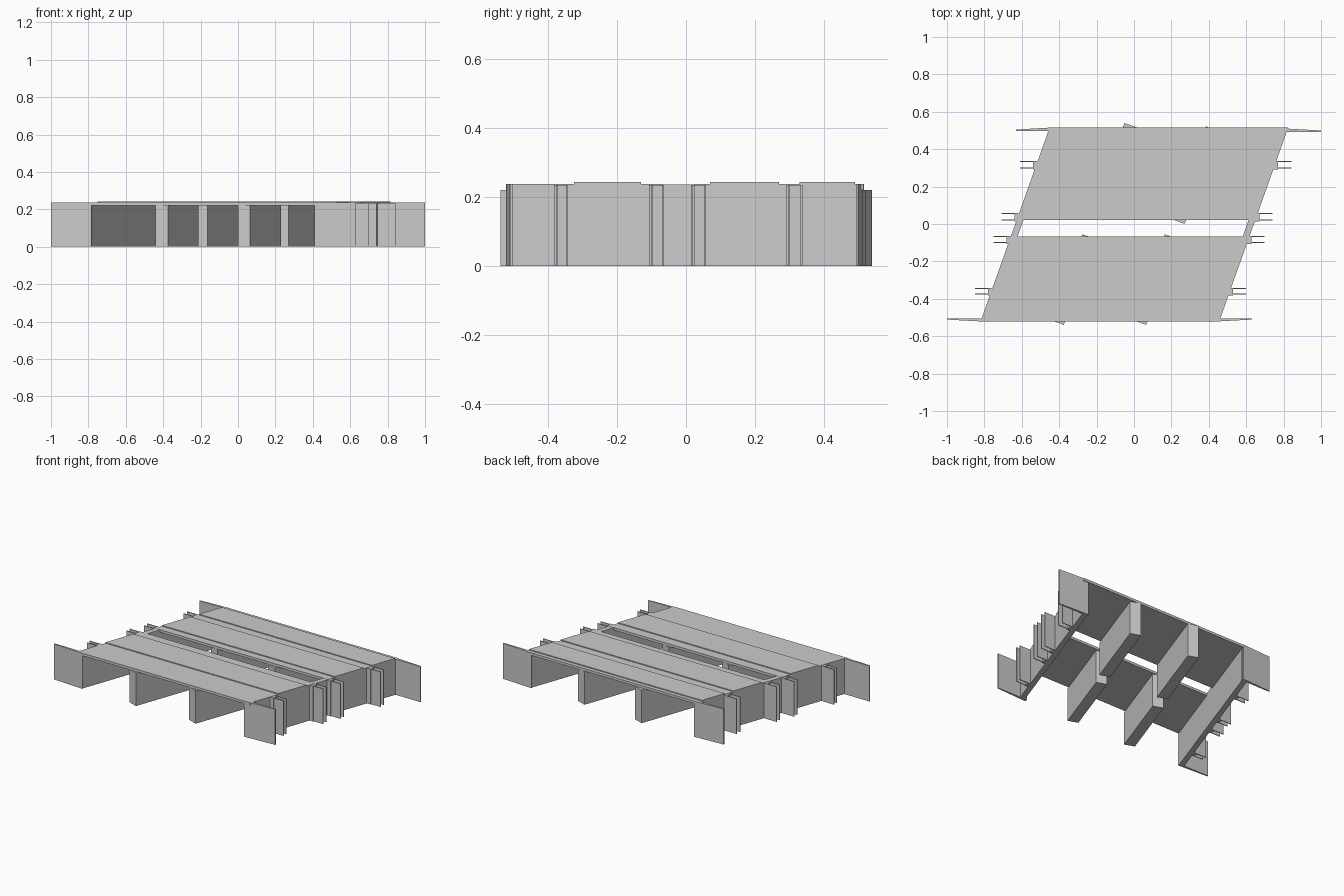
import bpy, bmesh

if "Cube" in bpy.data.objects:
    bpy.data.objects.remove(bpy.data.objects["Cube"])

SKEW = 0.356           # x shift per unit of y along the skewed crossing
TOP, SOFFIT, ROAD = 0.237, 0.22, 0.243


def prism(name, outline, z0, z1):
    """Extrude a plan outline from z0 to z1."""
    bm = bmesh.new()
    face = bm.faces.new([bm.verts.new((x, y, z0)) for x, y in outline])
    ext = bmesh.ops.extrude_face_region(bm, geom=[face])
    bmesh.ops.translate(bm, vec=(0, 0, z1 - z0),
                        verts=[g for g in ext["geom"] if isinstance(g, bmesh.types.BMVert)])
    bmesh.ops.recalc_face_normals(bm, faces=bm.faces)
    mesh = bpy.data.meshes.new(name)
    bm.to_mesh(mesh)
    bm.free()
    obj = bpy.data.objects.new(name, mesh)
    bpy.context.collection.objects.link(obj)
    return obj


def skewed(name, x0, x1, y0, y1, z0, z1):
    """Parallelogram block; x0 and x1 are measured at y = 0."""
    return prism(name, [(x0 + SKEW * y0, y0), (x1 + SKEW * y0, y0),
                        (x1 + SKEW * y1, y1), (x0 + SKEW * y1, y1)], z0, z1)


def rect(name, x0, x1, y0, y1, z0, z1):
    return prism(name, [(x0, y0), (x1, y0), (x1, y1), (x0, y1)], z0, z1)


LEFT, RIGHT, WALL = -0.635, 0.641, 0.036

# Two deck slabs with a gap between them
skewed("front_deck", LEFT, RIGHT, -0.522, -0.067, SOFFIT, TOP)
skewed("back_deck", LEFT, RIGHT, 0.022, 0.515, SOFFIT, TOP)

# Slightly raised road surfaces
for i, (y0, y1) in enumerate([(-0.325, -0.13), (0.07, 0.27), (0.33, 0.49)]):
    skewed(f"road_surface_{i}", LEFT, RIGHT, y0, y1, TOP - 0.002, ROAD)

# Skewed abutment walls running under both decks
skewed("left_abutment", LEFT, LEFT + WALL, -0.515, 0.51, 0, TOP - 0.001)
skewed("right_abutment", RIGHT - WALL, RIGHT, -0.515, 0.51, 0, TOP - 0.001)

# Intermediate piers, ends square to their skewed axis: (front left corner, length in y)
for i, (x, y, length) in enumerate([(-0.44, -0.516, 0.461), (0.0, -0.516, 0.461),
                                    (-0.228, 0.042, 0.498), (0.206, 0.024, 0.498)]):
    dx = SKEW * length
    w, drop = 0.065, 0.065 * SKEW
    prism(f"pier_{i}", [(x, y), (x + w, y - drop),
                        (x + w + dx, y - drop + length), (x + dx, y + length)], 0, SOFFIT)

# Tapered wing walls at the four corners: (outer tip, inner end, thick side direction)
for name, tip, root, y, s in [("front_left_wing", -1.0, -0.782, -0.504, -1),
                              ("front_right_wing", 0.632, 0.41, -0.504, -1),
                              ("back_left_wing", -0.632, -0.42, 0.498, 1),
                              ("back_right_wing", 1.0, 0.782, 0.493, 1)]:
    prism(name, [(tip, y), (tip, y + s * 0.007), (root, y + s * 0.019), (root, y)], 0, TOP)

# Joint pilasters with pairs of thin plates projecting behind each abutment
for i, (ya, yb) in enumerate([(-0.375, -0.346), (-0.099, -0.067),
                              (0.022, 0.055), (0.300, 0.335)]):
    for side, edge, d in (("left", LEFT, -1), ("right", RIGHT, 1)):
        base = edge + SKEW * (ya + yb) / 2
        face = base + d * 0.017
        rect(f"{side}_pilaster_{i}", *sorted((base - d * 0.012, face)),
             ya - 0.008, yb + 0.002, 0, TOP - 0.002)
        for n, y in enumerate((ya, yb)):
            rect(f"{side}_plate_{i}_{n}", *sorted((base, face + d * 0.07)),
                 y - 0.0025, y + 0.0025, 0, TOP - 0.003)
